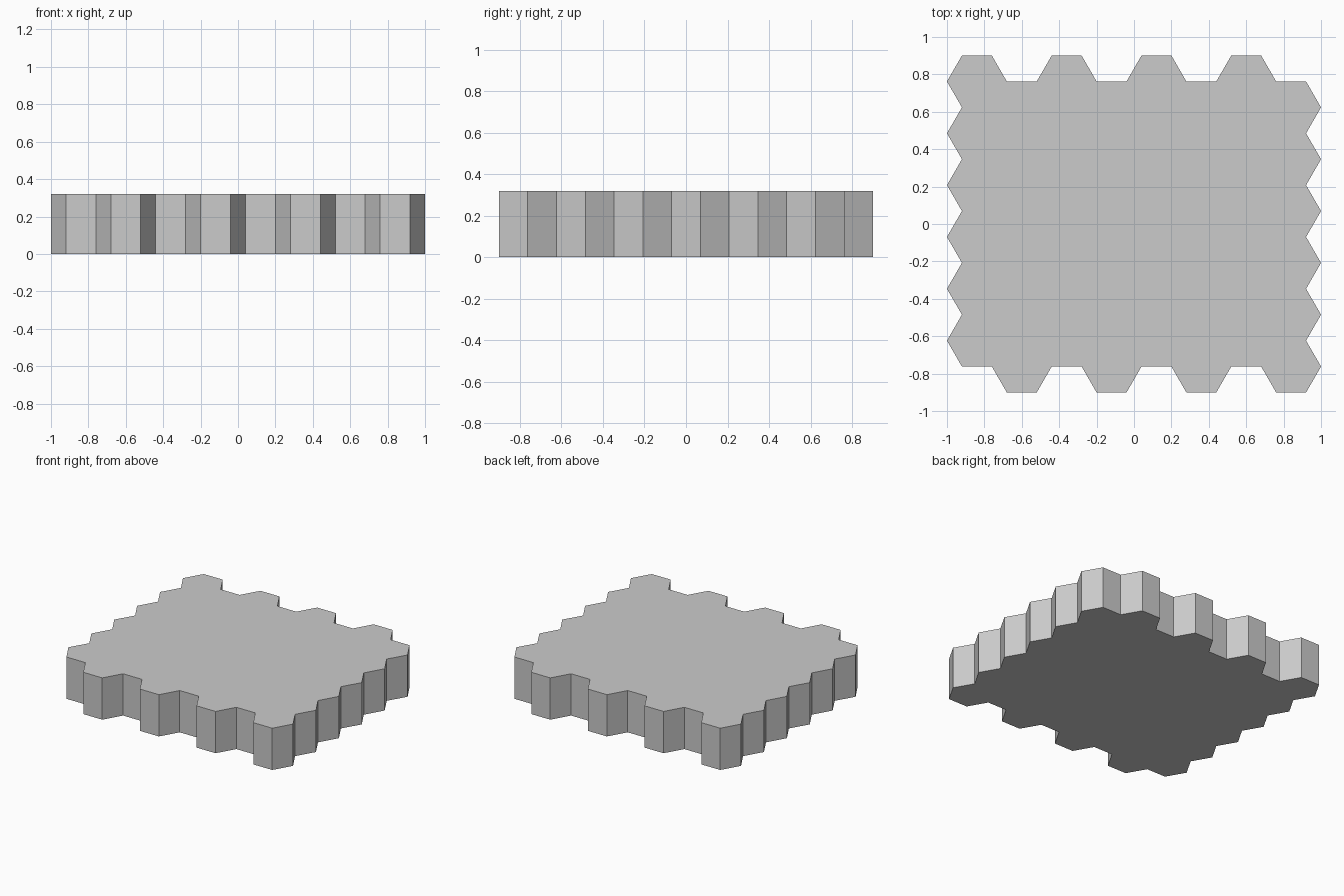
import bpy, bmesh
from math import cos, sin, pi, sqrt

if "Cube" in bpy.data.objects:
    bpy.data.objects.remove(bpy.data.objects["Cube"])

COLS, ROWS = 8, 6
R = 0.16                 # hexagon radius
H = sqrt(3) * R          # hexagon height (flat to flat)
THICK = 0.32

# Flat sheet of flat-topped hexagons, odd columns dropped by half a cell
bm = bmesh.new()
for c in range(COLS):
    x = (c - (COLS - 1) / 2) * 1.5 * R
    for r in range(ROWS):
        y = (r - (ROWS - 1) / 2) * H + (H / 4 if c % 2 == 0 else -H / 4)
        bm.faces.new([bm.verts.new((x + R * cos(k * pi / 3), y + R * sin(k * pi / 3), 0))
                      for k in range(6)])
bmesh.ops.remove_doubles(bm, verts=bm.verts[:], dist=0.001)

mesh = bpy.data.meshes.new("hex_slab")
bm.to_mesh(mesh)
bm.free()
slab = bpy.data.objects.new("hex_slab", mesh)
bpy.context.collection.objects.link(slab)

# Thicken upward into a slab standing on z = 0
solid = slab.modifiers.new("thickness", 'SOLIDIFY')
solid.thickness = THICK
solid.offset = 1
